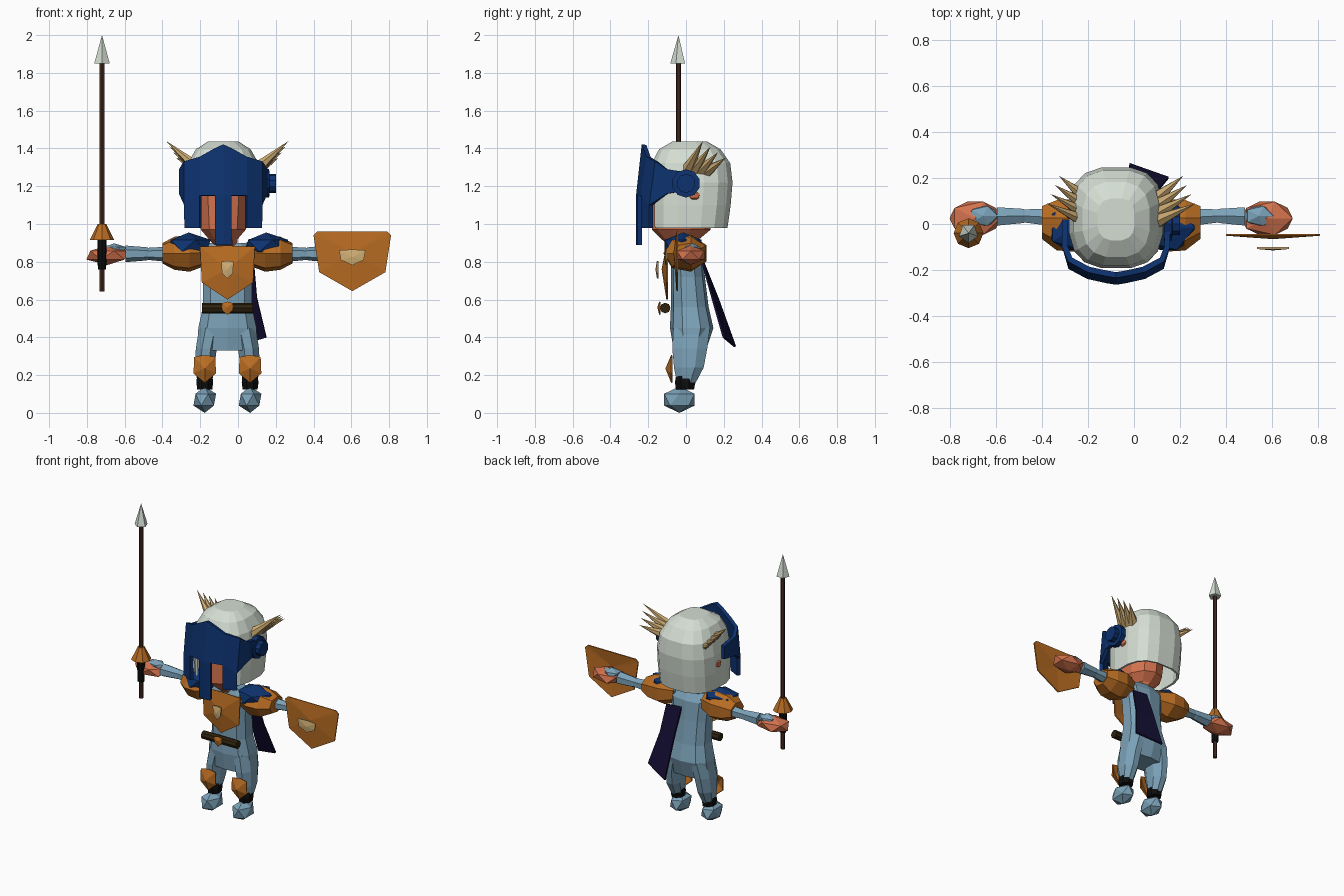
import bpy, bmesh
from math import pi, sin, cos
from mathutils import Vector, Matrix

cube = bpy.data.objects.get("Cube")
if cube:
    bpy.data.objects.remove(cube, do_unlink=True)

BODY_X, HEAD_X = -0.056, -0.078   # centre lines of body and helmet


def material(name, rgb):
    m = bpy.data.materials.new(name)
    m.use_nodes = True
    m.diffuse_color = (*rgb, 1)
    m.node_tree.nodes["Principled BSDF"].inputs["Base Color"].default_value = (*rgb, 1)
    return m


skin = material("skin", (0.66, 0.17, 0.075))
navy = material("navy", (0.004, 0.032, 0.16))
steel = material("steel_blue", (0.2, 0.36, 0.48))
bronze = material("bronze", (0.48, 0.15, 0.016))
pale = material("pale_metal", (0.66, 0.73, 0.65))
cream = material("horn_cream", (0.64, 0.43, 0.18))
black = material("black", (0.004, 0.004, 0.004))
wood = material("dark_wood", (0.055, 0.02, 0.013))
leather = material("dark_leather", (0.028, 0.016, 0.004))
cloth = material("night_cloth", (0.006, 0.004, 0.03))


def finish(name, bm, mat):
    bmesh.ops.remove_doubles(bm, verts=bm.verts, dist=0.0005)
    bmesh.ops.recalc_face_normals(bm, faces=bm.faces)
    me = bpy.data.meshes.new(name)
    bm.to_mesh(me)
    bm.free()
    me.materials.append(mat)
    ob = bpy.data.objects.new(name, me)
    bpy.context.collection.objects.link(ob)
    return ob


def solidify(ob, thickness):
    mod = ob.modifiers.new("thickness", 'SOLIDIFY')
    mod.thickness = thickness
    mod.offset = 0


def ring_point(axis, ring, ang, power):
    """Rings are (position, centre a, centre b, radius a, radius b)."""
    t, a, b, ra, rb = ring
    c, s = cos(ang), sin(ang)
    a += ra * abs(c) ** power * (1 if c > 0 else -1)
    b += rb * abs(s) ** power * (1 if s > 0 else -1)
    return (a, b, t) if axis == 'Z' else (t, a, b)


def loft(name, mat, rings, sides=8, axis='Z', power=1.0, bottom=True, keep=None):
    bm = bmesh.new()
    loops = [[bm.verts.new(ring_point(axis, r, 2 * pi * (i + 0.5) / sides, power))
              for i in range(sides)] for r in rings]
    for lo, hi in zip(loops, loops[1:]):
        for i in range(sides):
            j = (i + 1) % sides
            bm.faces.new((lo[i], lo[j], hi[j], hi[i]))
    bm.faces.new(loops[-1])
    if bottom:
        bm.faces.new(loops[0])
    if keep:
        gone = [f for f in bm.faces if not keep(f.calc_center_median())]
        bmesh.ops.delete(bm, geom=gone, context='FACES')
    return finish(name, bm, mat)


def cone(name, mat, p, q, r1, r2=0.0, sides=6):
    p, q = Vector(p), Vector(q)
    bm = bmesh.new()
    rot = (q - p).to_track_quat('Z', 'Y').to_matrix().to_4x4()
    bmesh.ops.create_cone(bm, cap_ends=True, segments=sides, radius1=r1, radius2=r2,
                          depth=(q - p).length, matrix=Matrix.Translation((p + q) / 2) @ rot)
    return finish(name, bm, mat)


def gem(name, mat, centre, radii):
    bm = bmesh.new()
    bmesh.ops.create_icosphere(bm, subdivisions=1, radius=1,
                               matrix=Matrix.Translation(centre) @ Matrix.Diagonal((*radii, 1)))
    return finish(name, bm, mat)


def plate(name, mat, cx, cz, half, y, bulge):
    """Symmetric faceted plate: half outline of (x offset, z) fanned from a raised centre."""
    bm = bmesh.new()
    outline = half + [(-x, z) for x, z in reversed(half) if x > 0]
    rim = [bm.verts.new((cx + x, y, z)) for x, z in outline]
    mid = bm.verts.new((cx, y - bulge, cz))
    for a, b in zip(rim, rim[1:] + rim[:1]):
        bm.faces.new((a, b, mid))
    solidify(finish(name, bm, mat), 0.008)


# Torso, head and helmet
B, H = BODY_X, HEAD_X
loft("torso", steel, [(0.33, B, 0.02, 0.165, 0.085), (0.45, B, 0.03, 0.16, 0.115),
                      (0.56, B, 0.02, 0.135, 0.1), (0.72, B, 0.01, 0.135, 0.09),
                      (0.85, B, 0.005, 0.15, 0.085), (0.9, B, 0, 0.1, 0.06)], 10, power=0.75)
loft("head", skin, [(0.86, B, -0.01, 0.05, 0.05), (0.92, H, -0.03, 0.08, 0.1),
                    (0.97, H, -0.025, 0.125, 0.155), (1.16, H, -0.01, 0.14, 0.165),
                    (1.34, H, 0, 0.1, 0.12)], 10)
helmet = loft("helmet", pale, [(0.98, H, 0.015, 0.195, 0.2), (1.1, H, 0.022, 0.2, 0.21),
                               (1.22, H, 0.027, 0.2, 0.215), (1.32, H, 0.027, 0.182, 0.203),
                               (1.39, H, 0.02, 0.142, 0.16), (1.43, H, 0.02, 0.08, 0.09)],
              16, power=0.72, bottom=False,
              keep=lambda c: c.y > -0.1 or c.z > 1.22 or abs(c.x - H) > 0.13)
solidify(helmet, 0.015)

# Visor: columns of (x offset, y, top z, brow z) with hanging guards between eye slots
columns = [(0, -0.252, 1.42, 1.15), (0.042, -0.245, 1.4, 1.15), (0.12, -0.228, 1.355, 1.15),
           (0.2, -0.185, 1.33, 1.1), (0.222, -0.1, 1.29, 1.16), (0.222, 0.02, 1.27, 1.18)]
guards = [0.89, None, 0.98, None, None]
bm = bmesh.new()
for s in (-1, 1):
    for (u, y, t, b), (u2, y2, t2, b2), low in zip(columns, columns[1:], guards):
        x, x2 = H + s * u, H + s * u2
        lean, lean2 = (0.03 if v < 0.21 else 0 for v in (u, u2))
        quads = [((x, y + lean, t), (x2, y2 + lean2, t2), (x2, y2, b2), (x, y, b))]
        if low:
            quads.append(((x, y, b), (x2, y2, b2), (x2, y2, low), (x, y, low)))
        for q in quads:
            bm.faces.new([bm.verts.new(v) for v in q])
solidify(finish("visor", bm, navy), 0.025)
loft("visor_hinge", navy, [(0.13, 0, 1.215, 0.075, 0.075), (0.165, 0, 1.215, 0.075, 0.075),
                           (0.167, 0, 1.215, 0.05, 0.05), (0.2, 0, 1.215, 0.05, 0.05)], 10, 'X')

# Parts repeated on both sides
for s, side in ((-1, "right"), (1, "left")):
    def at(u):
        return B + s * u

    for i in range(4):
        cone(f"{side}_horn_{i + 1}", cream, (at(0.15), 0.01 + 0.033 * i, 1.29 - 0.004 * i),
             (at(0.325 - 0.018 * i), 0.09 + 0.04 * i, 1.44 - 0.03 * i), 0.034)
    gem(f"{side}_ear", skin, (H + s * 0.195, 0.045, 1.15), (0.025, 0.035, 0.03))

    loft(f"{side}_arm", steel, [(at(0.1), 0.01, 0.85, 0.06, 0.055), (at(0.32), 0.03, 0.84, 0.042, 0.04),
                                (at(0.42), 0.035, 0.842, 0.033, 0.032), (at(0.43), 0.035, 0.842, 0.036, 0.035),
                                (at(0.54), 0.033, 0.842, 0.046, 0.044)], 6, 'X')
    gem(f"{side}_hand", skin, (at(0.635), 0.025, 0.835), (0.125, 0.085, 0.052))
    gem(f"{side}_hand_guard", steel, (at(0.6), 0.035, 0.862), (0.07, 0.05, 0.036))
    loft(f"{side}_shoulder_armor", bronze,
         [(at(0.11), 0, 0.85, 0.075, 0.07), (at(0.2), 0, 0.845, 0.12, 0.1),
          (at(0.28), 0, 0.845, 0.115, 0.09), (at(0.345), 0.01, 0.845, 0.075, 0.055)], 7, 'X')
    gem(f"{side}_shoulder_pad", navy, (at(0.205), -0.015, 0.885), (0.13, 0.115, 0.07))

    loft(f"{side}_leg", steel, [(0.15, at(0.12), 0, 0.04, 0.05), (0.24, at(0.12), 0.015, 0.055, 0.085),
                                (0.34, at(0.112), 0.02, 0.06, 0.1), (0.45, at(0.09), 0.03, 0.065, 0.105)], 8)
    loft(f"{side}_ankle_strap", black, [(0.125, at(0.12), -0.005, 0.043, 0.052),
                                        (0.16, at(0.12), -0.005, 0.048, 0.058),
                                        (0.195, at(0.12), -0.005, 0.044, 0.052)], 8)
    gem(f"{side}_foot", steel, (at(0.12), -0.035, 0.07), (0.067, 0.095, 0.07))
    plate(f"{side}_knee_guard", bronze, at(0.12), 0.235,
          [(0, 0.305), (0.055, 0.295), (0.058, 0.21), (0, 0.16)], -0.075, 0.03)

# Breastplate, belt and cape
plate("breastplate", bronze, B, 0.76, [(0, 0.885), (0.145, 0.88), (0.135, 0.69), (0, 0.6)], -0.1, 0.025)
plate("breastplate_badge", cream, B, 0.76, [(0, 0.805), (0.032, 0.8), (0.028, 0.74), (0, 0.712)], -0.15, 0.008)
cone("belt_roll", leather, (B - 0.135, -0.11, 0.555), (B + 0.135, -0.11, 0.555), 0.028, 0.028, 8)
plate("belt_buckle", bronze, B, 0.56, [(0, 0.588), (0.03, 0.58), (0.024, 0.54), (0, 0.52)], -0.138, 0.01)

bm = bmesh.new()
rows = [((-0.03, 0.09, 0.8), (0.085, 0.09, 0.79)), ((-0.025, 0.17, 0.6), (0.1, 0.14, 0.61)),
        ((-0.02, 0.26, 0.35), (0.15, 0.2, 0.4))]
for (a, b), (c, d) in zip(rows, rows[1:]):
    bm.faces.new([bm.verts.new(v) for v in (a, b, d, c)])
solidify(finish("cape", bm, cloth), 0.012)

# Shield in the left hand
plate("shield", bronze, 0.605, 0.85, [(0, 0.96), (0.185, 0.96), (0.205, 0.94), (0.175, 0.745), (0, 0.645)],
      -0.047, 0.015)
plate("shield_badge", cream, 0.605, 0.825, [(0, 0.865), (0.07, 0.86), (0.06, 0.81), (0, 0.782)], -0.105, 0.006)

# Spear in the right hand
SX, SY = -0.72, -0.04


def spear_part(name, mat, low, high, r1, r2, sides):
    cone(name, mat, (SX, SY, low), (SX, SY, high), r1, r2, sides)


spear_part("spear_shaft", wood, 0.642, 1.86, 0.014, 0.014, 6)
spear_part("spear_tip", pale, 1.85, 2.0, 0.043, 0, 5)
spear_part("spear_guard", bronze, 0.915, 1.0, 0.065, 0.022, 8)
spear_part("spear_grip_upper", black, 0.84, 0.915, 0.025, 0.025, 8)
spear_part("spear_grip_lower", black, 0.76, 0.84, 0.022, 0.024, 8)
